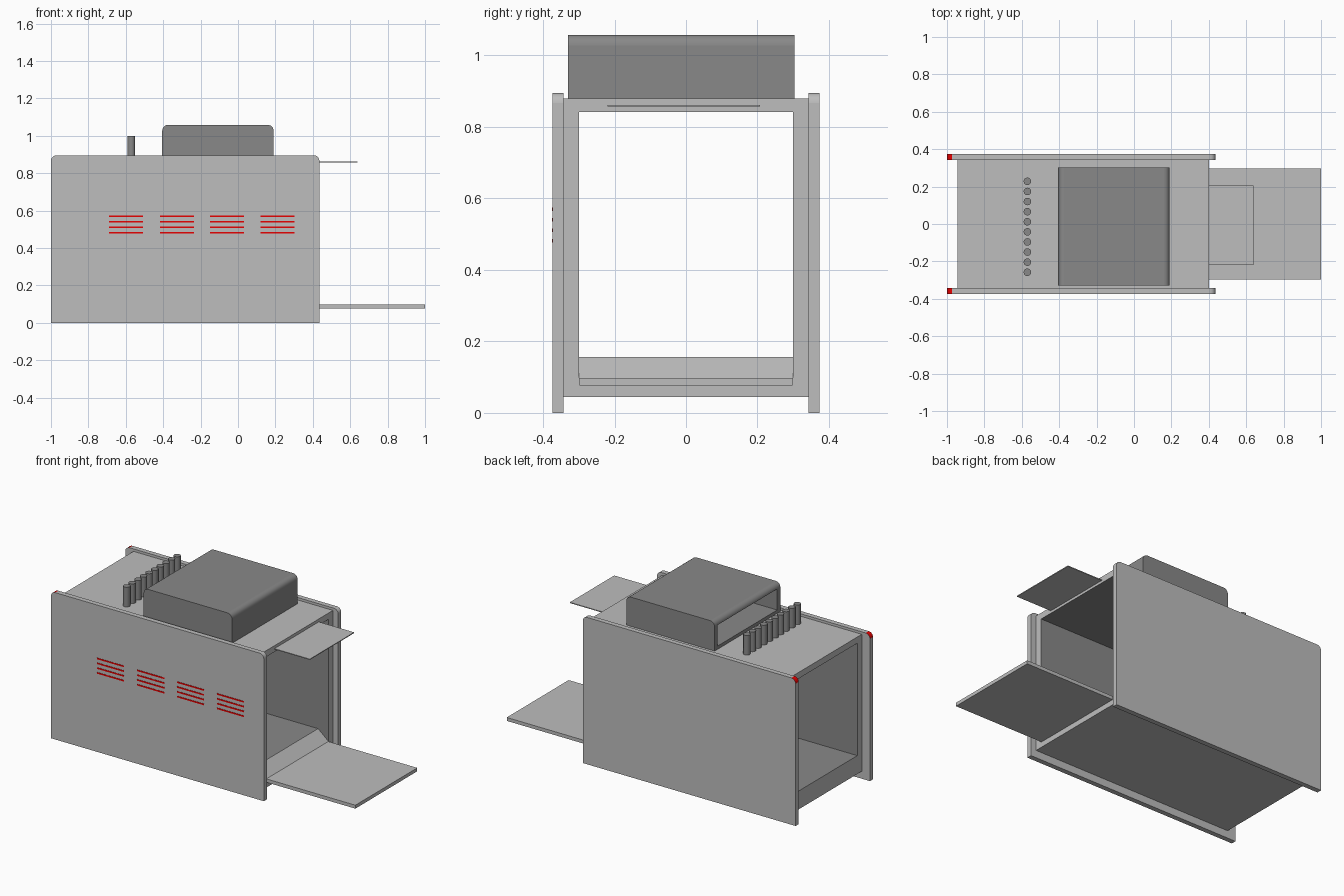
import bpy, bmesh, math
from mathutils import Vector

if "Cube" in bpy.data.objects:
    bpy.data.objects.remove(bpy.data.objects["Cube"], do_unlink=True)


def material(name, colour):
    m = bpy.data.materials.new(name)
    m.use_nodes = True
    m.diffuse_color = (*colour, 1)
    m.node_tree.nodes["Principled BSDF"].inputs["Base Color"].default_value = (*colour, 1)
    return m


BODY = material("light grey", (0.515, 0.515, 0.515))
DARK = material("dark grey", (0.25, 0.25, 0.25))
RED = material("red", (1.0, 0.0, 0.0))


def finish(name, bm, *mats):
    bmesh.ops.recalc_face_normals(bm, faces=bm.faces)
    mesh = bpy.data.meshes.new(name)
    bm.to_mesh(mesh)
    bm.free()
    for m in mats:
        mesh.materials.append(m)
    ob = bpy.data.objects.new(name, mesh)
    bpy.context.collection.objects.link(ob)
    return ob


def select(ob):
    bpy.ops.object.select_all(action="DESELECT")
    ob.select_set(True)
    bpy.context.view_layer.objects.active = ob


def smooth_corners(ob):
    """Smooth the rounded corners only, keeping the flat sides flat."""
    for p in ob.data.polygons:
        p.use_smooth = max(abs(c) for c in p.normal) < 0.999


def paint(ob, rule):
    """Give the second material to the faces whose normal fits the rule."""
    for p in ob.data.polygons:
        if rule(p.normal):
            p.material_index = 1


def prism(name, profile, y0, y1, *mats):
    """Extrude an x-z profile along y."""
    bm = bmesh.new()
    face = bm.faces.new([bm.verts.new((x, y0, z)) for x, z in profile])
    new = bmesh.ops.extrude_face_region(bm, geom=[face])["geom"]
    bmesh.ops.translate(bm, vec=(0, y1 - y0, 0),
                        verts=[v for v in new if isinstance(v, bmesh.types.BMVert)])
    return finish(name, bm, *mats)


def box(name, x0, x1, y0, y1, z0, z1, *mats):
    return prism(name, [(x0, z0), (x1, z0), (x1, z1), (x0, z1)], y0, y1, *mats)


def rounded_top(x0, x1, z0, z1, r, steps=6):
    """Rectangle with both upper corners rounded."""
    pts = [(x0, z0), (x1, z0)]
    for cx, start in ((x1 - r, 0), (x0 + r, 90)):
        for i in range(steps + 1):
            a = math.radians(start + 90 * i / steps)
            pts.append((cx + r * math.cos(a), z1 - r + r * math.sin(a)))
    return pts


# Side panels, with red rear upper corners
for name, y in (("right_side_panel", -0.373), ("left_side_panel", 0.343)):
    panel = prism(name, rounded_top(-1, 0.435, 0, 0.895, 0.028), y, y + 0.03, BODY, RED)
    paint(panel, lambda n: n.x < -0.05 and n.z > 0.05)
    smooth_corners(panel)

# Chamber with a dark lining: walls, roof and a floor that slopes to the tray
right_wall = box("right_wall", -0.945, 0.4, -0.343, -0.3, 0.045, 0.88, BODY, DARK)
paint(right_wall, lambda n: n.y > 0.9)
left_wall = box("left_wall", -0.945, 0.4, 0.3, 0.343, 0.045, 0.88, BODY, DARK)
paint(left_wall, lambda n: n.y < -0.9)
roof = box("roof", -0.945, 0.4, -0.3, 0.3, 0.842, 0.88, BODY, DARK)
paint(roof, lambda n: n.z < -0.9)
floor = prism("floor", [(-0.945, 0.045), (0.4, 0.045), (0.4, 0.098), (0.33, 0.157),
                        (-0.945, 0.157)], -0.3, 0.3, BODY, DARK)
paint(floor, lambda n: n.z > 0.95)

# Trays at the open end
box("lower_tray", 0.4, 1.0, -0.298, 0.298, 0.077, 0.098, BODY)
box("upper_shelf", 0.4, 0.638, -0.22, 0.207, 0.857, 0.862, BODY)

# Hood, hollow and open towards the rear
hood = prism("hood", rounded_top(-0.405, 0.19, 0.88, 1.058, 0.03), -0.33, 0.303, DARK)
cutter = box("hood_cutter", -0.5, 0.16, -0.3, 0.273, 0.9, 1.028, DARK)
cutter.hide_render = True
mod = hood.modifiers.new("cavity", "BOOLEAN")
mod.operation = "DIFFERENCE"
mod.solver = "EXACT"
mod.object = cutter
select(hood)
bpy.ops.object.modifier_apply(modifier=mod.name)
bpy.data.objects.remove(cutter, do_unlink=True)
smooth_corners(hood)

# Row of pegs on the roof
bm = bmesh.new()
for i in range(10):
    peg = bmesh.ops.create_cone(bm, cap_ends=True, segments=24, radius1=0.02,
                                radius2=0.02, depth=0.12)
    bmesh.ops.translate(bm, verts=peg["verts"], vec=Vector((-0.57, 0.228 - 0.054 * i, 0.94)))
select(finish("roof_pegs", bm, DARK))
bpy.ops.object.shade_smooth_by_angle(angle=math.radians(30))

# Painted vent slats in four groups, almost flush with the panel
for group, x in enumerate((-0.69, -0.418, -0.15, 0.12)):
    for row in range(4):
        z = 0.565 - 0.0293 * row
        box(f"vent_slat_{group + 1}_{row + 1}", x, x + 0.183, -0.3745, -0.373,
            z, z + 0.009, RED)
